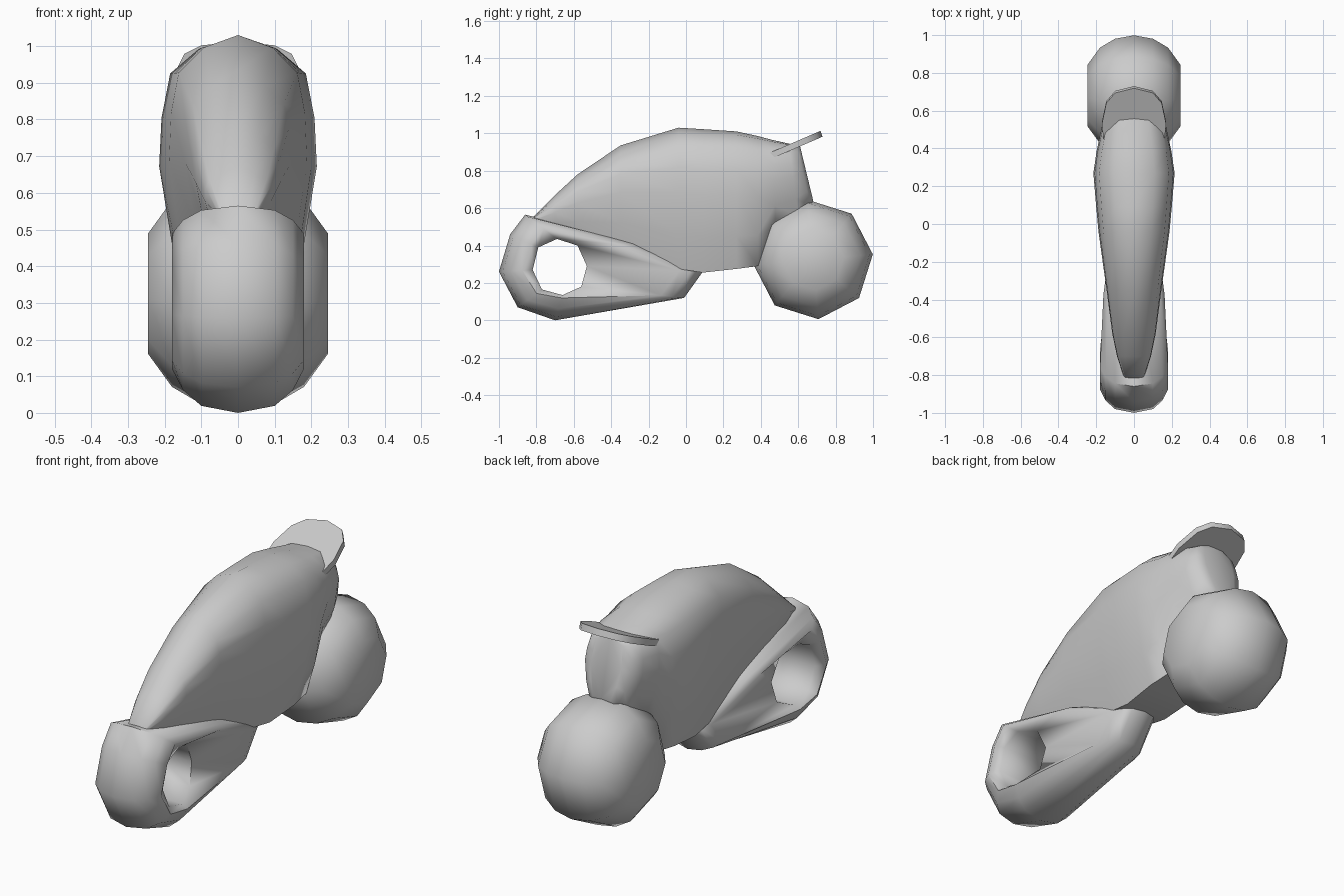
import bpy
from math import sin, cos, radians
from mathutils import Vector

if "Cube" in bpy.data.objects:
    bpy.data.objects.remove(bpy.data.objects["Cube"])


def loft(name, rings, angle, caps=True, loop=False):
    """Skin a list of closed rings with equal point counts."""
    n = len(rings[0])
    verts = [p for r in rings for p in r]
    faces = []
    m = len(rings)
    for i in range(m if loop else m - 1):
        k = (i + 1) % m
        for j in range(n):
            faces.append((i * n + j, i * n + (j + 1) % n, k * n + (j + 1) % n, k * n + j))
    if caps:
        faces += [tuple(range(n))[::-1], tuple(range((m - 1) * n, m * n))]
    me = bpy.data.meshes.new(name)
    me.from_pydata(verts, [], faces)
    ob = bpy.data.objects.new(name, me)
    bpy.context.collection.objects.link(ob)
    bpy.ops.object.select_all(action='DESELECT')
    bpy.context.view_layer.objects.active = ob
    ob.select_set(True)
    bpy.ops.object.mode_set(mode='EDIT')
    bpy.ops.mesh.select_all(action='SELECT')
    bpy.ops.mesh.normals_make_consistent(inside=False)
    bpy.ops.object.mode_set(mode='OBJECT')
    bpy.ops.object.shade_smooth_by_angle(angle=radians(angle))
    return ob


# Rear wheel: eight-sided fat tyre turned around the x axis
wheel_half = [(0, .32), (.1, .302), (.18, .255), (.245, .165)]
wheel_profile = [(-x, r) for x, r in wheel_half[:0:-1]] + wheel_half
loft("rear_wheel",
     [[(x, .68 + r * cos(radians(5 + 45 * k)), .325 + r * sin(radians(5 + 45 * k)))
       for k in range(8)] for x, r in wheel_profile], 89)

# Front fairing: rounded wedge with an eight-sided hole straight through
outer = [(-1, .26), (-.94, .46), (-.86, .565), (-.25, .41),
         (.09, .26), (-.01, .12), (-.70, 0), (-.90, .07)]
hole = [(-.82, .27), (-.79, .39), (-.69, .435), (-.58, .40),
        (-.53, .29), (-.56, .18), (-.66, .135), (-.77, .165)]
taper = [1, 1, 1, .9, .65, .65, 1, 1]
hole_x = [.15, .15, .15, .12, .11, .12, .15, .15]


def fairing_ring(x, inset):
    ring = []
    for o, h, t in zip(outer, hole, taper):
        o, h = Vector(o), Vector(h)
        p = o + (h - o).normalized() * min(inset, .9 * (h - o).length)
        ring.append((x * t, p.x, p.y))
    return ring


steps = [(.18, .125), (.15, .065), (.1, .02), (0, 0), (-.1, .02), (-.15, .065), (-.18, .125)]
rings = [[(x, *h) for x, h in zip(hole_x, hole)]]
rings += [fairing_ring(x, d) for x, d in steps]
rings += [[(-x, *h) for x, h in zip(hole_x, hole)]]
loft("front_fairing", rings, 62, caps=False, loop=True)

# Body shell: stations of (y, top, bottom, half width, shoulder height, rear lean)
stations = [(-.82, .55, .51, .05, .92, 0), (-.70, .67, .47, .09, .91, 0),
            (-.58, .78, .45, .115, .91, 0), (-.35, .935, .39, .145, .92, 0),
            (-.04, 1.03, .275, .188, .955, 0), (.09, 1.022, .255, .2, .965, 0),
            (.27, 1.01, .275, .215, .975, 0), (.385, .985, .29, .198, .98, 0),
            (.46, .965, .50, .18, .98, .02), (.55, .945, .56, .158, .985, .05),
            (.595, .935, .61, .13, .99, .07), (.61, .93, .64, .085, 1, .07)]


def body_ring(y, top, bot, w, sh, lean):
    half = [(.5, sh), (.86, sh - .09), (.97, .72), (1, .54), (.83, .24), (.58, 0)]
    pts = [(0, 1)] + half + [(0, 0)] + [(-a, t) for a, t in half[::-1]]
    return [(a * w, y + lean * (1 - t), bot + t * (top - bot)) for a, t in pts]


loft("body_shell", [body_ring(*s) for s in stations], 50)
body = bpy.data.objects["body_shell"].data

# Sharp centre ridge along the front of the body
sharp = body.attributes.get("sharp_edge") or body.attributes.new("sharp_edge", 'BOOLEAN', 'EDGE')
for e in body.edges:
    a, b = (body.vertices[v].co for v in e.vertices)
    if abs(a.x) + abs(b.x) < 1e-5 and min(a.z, b.z) > .54 and max(a.y, b.y) < 0:
        sharp.data[e.index].value = True

# Tail spoiler: thin tilted plate wrapped round the back of the body
edge = [(.16, .43), (.17, .53), (.147, .64), (.1, .695)]
plan = edge + [(0, .72)] + [(-x, y) for x, y in edge[::-1]]
loft("tail_spoiler",
     [[(x, y - lift * .35, .885 + (y - .43) * .43 + lift) for x, y in plan]
      for lift in (-.028, .003)], 40)
